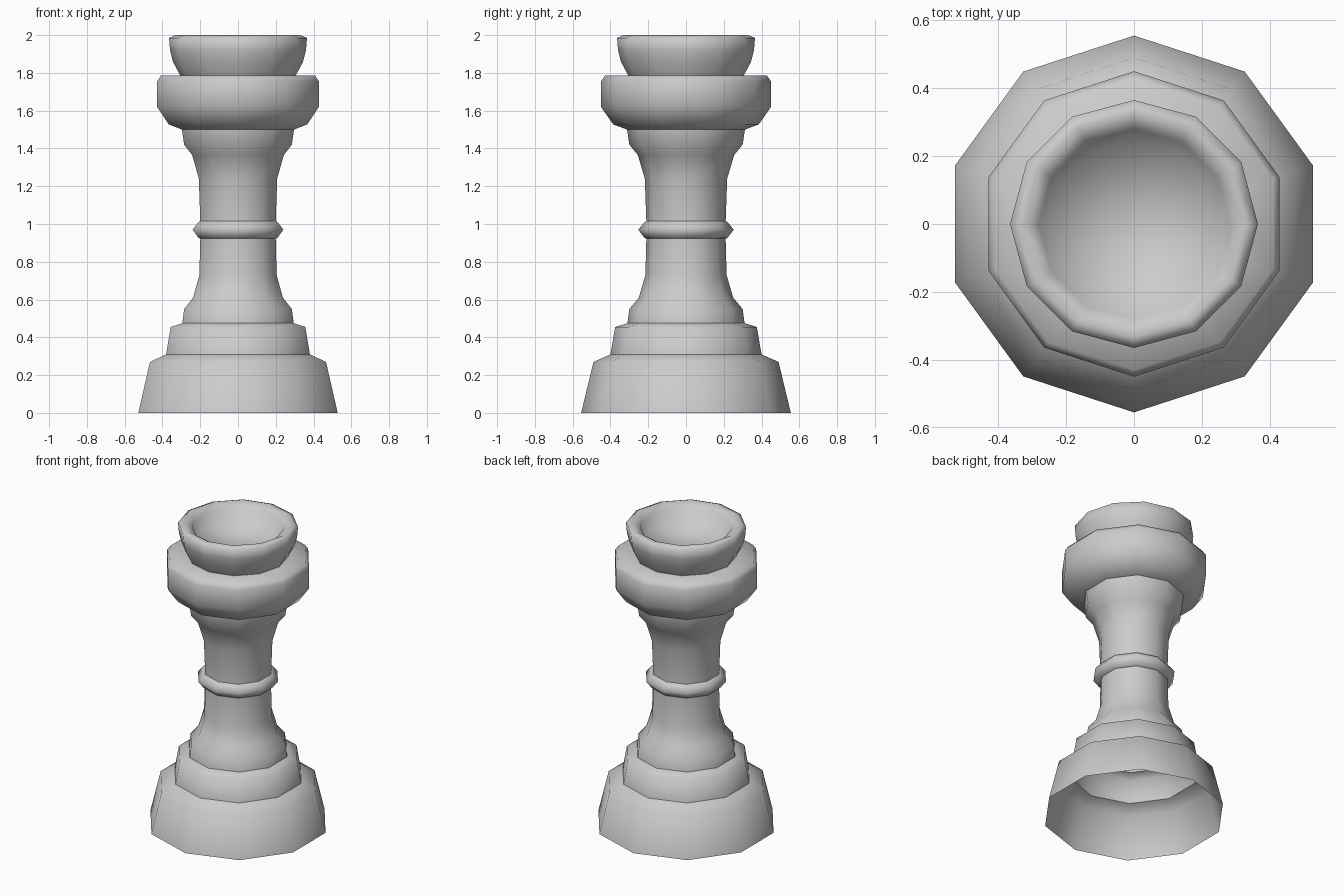
import bpy
import bmesh
from math import cos, sin, pi

cube = bpy.data.objects.get("Cube")
if cube:
    bpy.data.objects.remove(cube, do_unlink=True)

# Single plain grey
grey = bpy.data.materials.new("plain_grey")
grey.use_nodes = True
colour = (0.6, 0.6, 0.6, 1)
grey.diffuse_color = colour
grey.node_tree.nodes["Principled BSDF"].inputs["Base Color"].default_value = colour


def lathe(name, profile, sides=10):
    """Turn (radius, height) points around z; radius 0 closes to a point."""
    bm = bmesh.new()
    rings = []
    for r, z in profile:
        if r == 0:
            rings.append([bm.verts.new((0, 0, z))] * sides)
            continue
        angles = [pi / 2 + 2 * pi * i / sides for i in range(sides)]
        rings.append([bm.verts.new((r * cos(a), r * sin(a), z)) for a in angles])
    for low, high in zip(rings, rings[1:]):
        for i in range(sides):
            j = (i + 1) % sides
            corners = [low[i], low[j], high[j], high[i]]
            bm.faces.new(list(dict.fromkeys(corners)))
    for face in bm.faces:
        face.smooth = True
    mesh = bpy.data.meshes.new(name)
    bm.to_mesh(mesh)
    bm.free()
    mesh.materials.append(grey)
    obj = bpy.data.objects.new(name, mesh)
    bpy.context.collection.objects.link(obj)
    return obj


# Hollow foot, open underneath
lathe("base", [(0.555, 0), (0.49, 0.27), (0.4, 0.31)])
lathe("base_step", [(0.4, 0.31), (0.375, 0.455), (0.31, 0.475)])

# Flared shaft with a ring around its middle
lathe("lower_shaft", [(0.31, 0.475), (0.3, 0.55), (0.25, 0.61),
                      (0.215, 0.73), (0.21, 0.92)])
lathe("middle_ring", [(0.21, 0.922), (0.22, 0.927), (0.253, 0.97),
                      (0.22, 1.01), (0.21, 1.015)])
lathe("upper_shaft", [(0.21, 0.92), (0.21, 1.015), (0.218, 1.24),
                      (0.255, 1.365), (0.3, 1.42), (0.312, 1.5)])

# Wide collar and the cup on top
lathe("collar", [(0.312, 1.5), (0.385, 1.527), (0.45, 1.62),
                 (0.45, 1.755), (0.43, 1.785), (0.25, 1.785)])
lathe("cup", [(0.305, 1.785), (0.345, 1.86), (0.36, 1.92), (0.365, 1.985),
              (0.33, 2.0), (0.28, 1.97), (0.25, 1.885), (0, 1.86)], sides=12)
